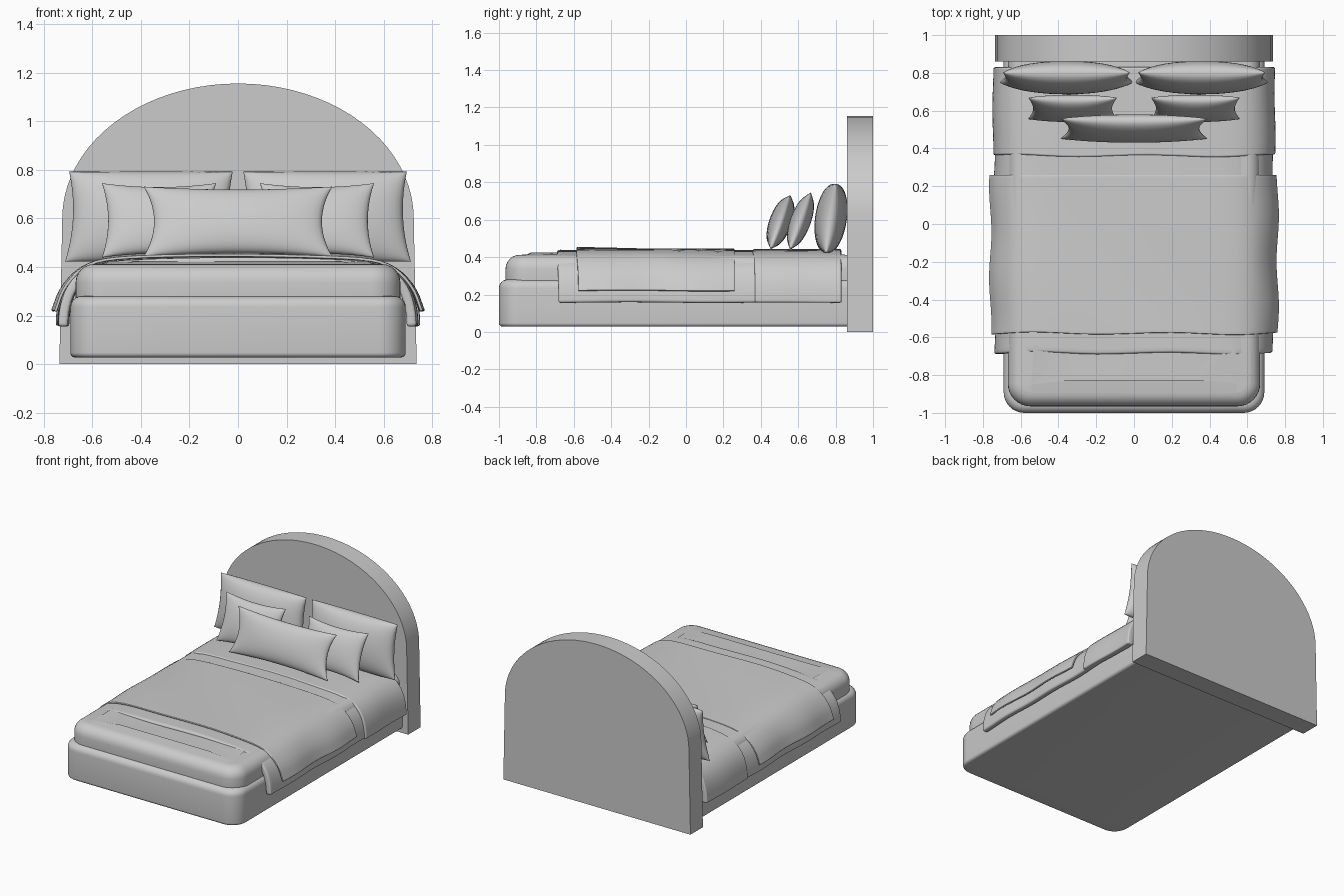
import bpy, bmesh, math
from mathutils import Matrix

if "Cube" in bpy.data.objects:
    bpy.data.objects.remove(bpy.data.objects["Cube"])


def finish(bm, name, angle=40):
    bmesh.ops.recalc_face_normals(bm, faces=bm.faces)
    me = bpy.data.meshes.new(name)
    bm.to_mesh(me)
    bm.free()
    ob = bpy.data.objects.new(name, me)
    bpy.context.collection.objects.link(ob)
    bpy.ops.object.select_all(action='DESELECT')
    ob.select_set(True)
    bpy.context.view_layer.objects.active = ob
    bpy.ops.object.shade_smooth_by_angle(angle=math.radians(angle))
    return ob


def soft_box(name, hx, y0, y1, z0, z1, corner, top_r, bottom_r, dome):
    bm = bmesh.new()
    bmesh.ops.create_cube(bm, size=1)
    for v in bm.verts:
        v.co = (v.co.x * 2 * hx, y0 if v.co.y < 0 else y1, z0 if v.co.z < 0 else z1)
    # round the two front corners, then the top and bottom rims
    e = [e for e in bm.edges if all(abs(v.co.y - y0) < 1e-5 for v in e.verts)
         and abs(e.verts[0].co.z - e.verts[1].co.z) > .01]
    bmesh.ops.bevel(bm, geom=e, offset=corner, segments=8, profile=.5, affect='EDGES')
    for z, r in ((z1, top_r), (z0, bottom_r)):
        e = [e for e in bm.edges if all(abs(v.co.z - z) < 1e-5 for v in e.verts)
             and not all(abs(v.co.y - y1) < 1e-5 for v in e.verts)]
        bmesh.ops.bevel(bm, geom=e, offset=r, segments=6, profile=.5, affect='EDGES')
    if dome:
        top = max(bm.faces, key=lambda f: f.calc_center_median().z)
        bmesh.ops.inset_region(bm, faces=[top], thickness=.25)
        for v in top.verts:
            v.co.z += dome
    return finish(bm, name)


def drape(name, y0, y1, half, thick, lift=0, ripple=.004, phase=0.0, bevel=.012):
    prof = [(-x, z) for x, z in reversed(half[1:])] + half
    ny = 24
    bm = bmesh.new()
    rows = []
    for j in range(ny + 1):
        t = j / ny
        y = y0 + (y1 - y0) * t
        row = []
        for x, z in prof:
            hang = max(0, (abs(x) - .6) / .15)
            s = 1 if x > 0 else -1
            wx = s * hang * ripple * math.sin(13 * y + phase + s)
            wz = .4 * ripple * math.sin(7 * y + 5 * x + phase) + lift * (1 - t) * (1 - min(1, hang))
            wy = .008 * math.sin(9 * x + phase) * (1 - t) ** 4
            row.append(bm.verts.new((x + wx, y + wy, z + wz)))
        rows.append(row)
    for a, b in zip(rows, rows[1:]):
        for i in range(len(prof) - 1):
            bm.faces.new((a[i], a[i + 1], b[i + 1], b[i]))
    bm.normal_update()
    ob = finish(bm, name, 80)
    if ob.data.polygons[len(ob.data.polygons) // 2].normal.z < 0:
        ob.data.flip_normals()
    m = ob.modifiers.new("smooth", 'SUBSURF')
    m.levels = m.render_levels = 1
    m.boundary_smooth = 'PRESERVE_CORNERS'
    m = ob.modifiers.new("thickness", 'SOLIDIFY')
    m.thickness, m.offset = thick, -1
    m = ob.modifiers.new("round_hem", 'BEVEL')
    m.width, m.segments, m.limit_method = bevel, 3, 'ANGLE'
    m.angle_limit = math.radians(50)
    return ob


def pillow(name, loc, w, h, t, tilt, px, pz, flare=0.0, n=20):
    bm = bmesh.new()
    s = [math.sin(math.pi / 2 * (2 * i / n - 1)) for i in range(n + 1)]
    for side in (-1, 1):
        g = [[bm.verts.new((u * w * (1 - px * (1 - v * v)) * (1 - flare * v),
                            side * t * max(0, (1 - u * u) * (1 - v * v)) ** .45,
                            v * h * (1 - pz * (1 - u * u)))) for u in s] for v in s]
        for a, b in zip(g, g[1:]):
            for i in range(n):
                bm.faces.new((a[i], a[i + 1], b[i + 1], b[i]))
    bmesh.ops.remove_doubles(bm, verts=bm.verts, dist=1e-5)
    bm.transform(Matrix.Translation(loc) @ Matrix.Rotation(-math.radians(tilt), 4, 'X'))
    return finish(bm, name, 80)


# arched headboard
bm = bmesh.new()
pts = [(-.735, 0), (.735, 0)]
pts += [(.723 * math.cos(math.pi * i / 40), .6 + .555 * math.sin(math.pi * i / 40)) for i in range(41)]
face = bm.faces.new([bm.verts.new((x, .86, z)) for x, z in pts])
ext = bmesh.ops.extrude_face_region(bm, geom=[face])
for v in ext['geom']:
    if isinstance(v, bmesh.types.BMVert):
        v.co.y = 1.0
finish(bm, "headboard", 30)

# bed base and mattress
soft_box("bed_base", .69, -1.0, .86, .028, .28, .11, .045, .02, 0)
soft_box("mattress", .668, -.965, .86, .25, .412, .12, .075, .01, .012)

# bedding: half cross-sections from the centre to the hanging hem
duvet = [(0, .438), (.2, .437), (.38, .434), (.5, .428), (.58, .416), (.64, .39),
         (.685, .35), (.715, .3), (.732, .24), (.738, .19), (.738, .157)]
drape("duvet", -.685, .80, duvet, .04, ripple=.005)
band = [(x * 1.012, z + .006 if z > .2 else z) for x, z in duvet]
drape("folded_sheet", .36, .83, band, .045, ripple=.003, phase=1, bevel=.018)
blanket = [(x * 1.015, z + .005) for x, z in duvet[:7]] + [(.735, .302), (.75, .255), (.762, .222)]
drape("blanket", -.58, .26, blanket, .012, lift=.01, ripple=.006, bevel=.004)

# pillows
for s, side in ((-1, "left"), (1, "right")):
    pillow("back_pillow_" + side, (s * .358, .775, .607), .345, .187, .085, 8, .07, 0, .025)
    pillow("square_cushion_" + side, (s * .325, .612, .592), .235, .163, .055, 20, .11, .12)
pillow("long_cushion", (0, .505, .587), .388, .153, .06, 20, .11, .1)
